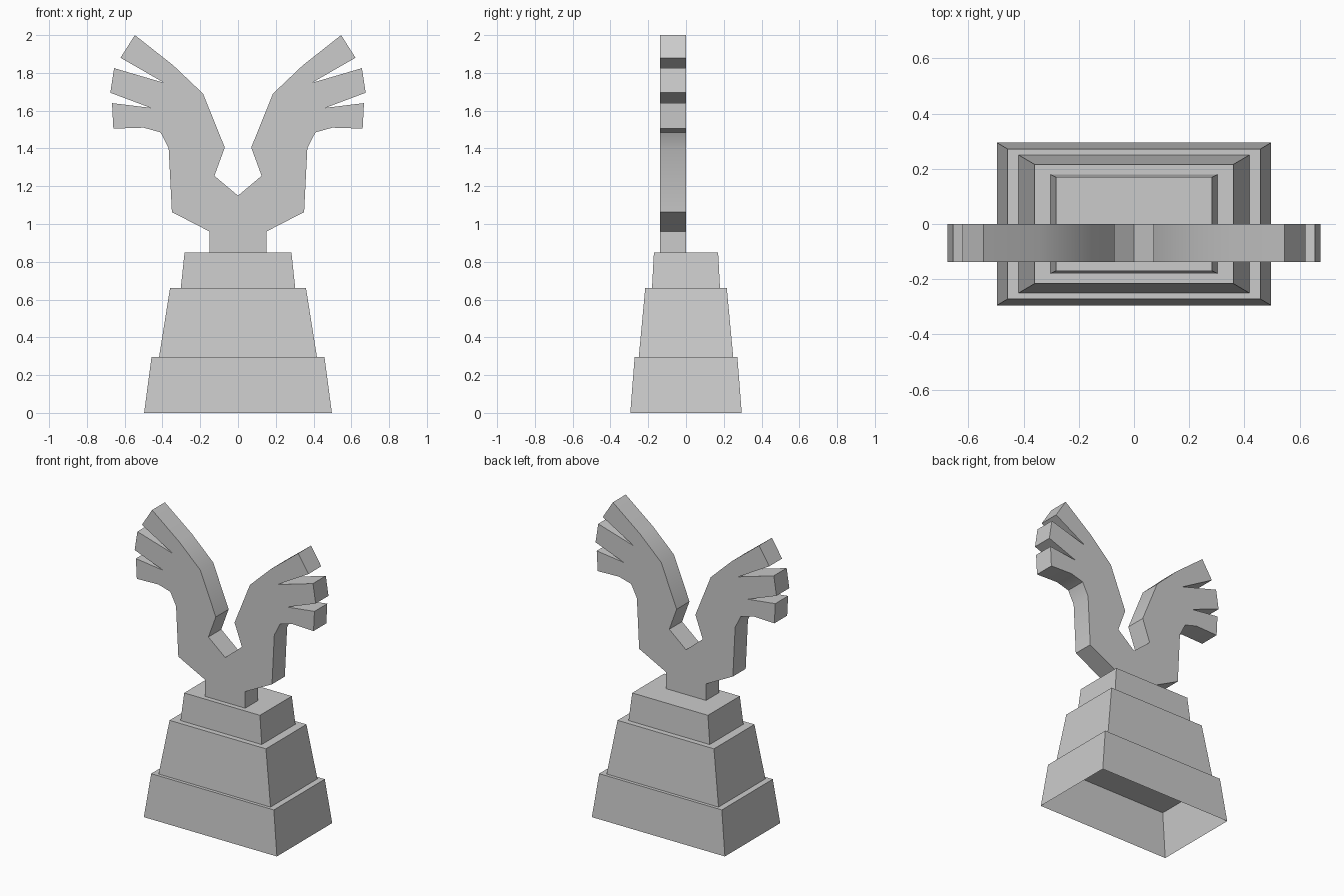
import bpy
import bmesh

cube = bpy.data.objects.get("Cube")
if cube:
    bpy.data.objects.remove(cube, do_unlink=True)

stone = bpy.data.materials.new("pale_grey_stone")
stone.use_nodes = True
GREY = (0.6, 0.6, 0.6, 1)
stone.diffuse_color = GREY
stone.node_tree.nodes["Principled BSDF"].inputs["Base Color"].default_value = GREY


def finish(name, bm, fix_normals=True):
    if fix_normals:
        bmesh.ops.recalc_face_normals(bm, faces=bm.faces)
    mesh = bpy.data.meshes.new(name)
    bm.to_mesh(mesh)
    bm.free()
    mesh.materials.append(stone)
    obj = bpy.data.objects.new(name, mesh)
    bpy.context.collection.objects.link(obj)
    return obj


def tier(name, z0, z1, bottom, top, open_bottom=False):
    """Tapered block from half sizes at the bottom and the top."""
    bm = bmesh.new()
    signs = [(-1, -1), (1, -1), (1, 1), (-1, 1)]
    low, high = [[bm.verts.new((sx * hx, sy * hy, z)) for sx, sy in signs]
                 for (hx, hy), z in ((bottom, z0), (top, z1))]
    for i in range(4):
        j = (i + 1) % 4
        bm.faces.new((low[i], low[j], high[j], high[i]))
    bm.faces.new(high)
    if not open_bottom:
        bm.faces.new(low[::-1])
    return finish(name, bm, False)


# Stepped plinth; the lowest block is hollow underneath
tier("plinth_lower", 0, 0.295, (0.497, 0.295), (0.458, 0.272), True)
tier("plinth_middle", 0.295, 0.66, (0.418, 0.25), (0.36, 0.216))
tier("plinth_upper", 0.66, 0.848, (0.303, 0.18), (0.283, 0.17))

# Half outline of the raised wings: neck notch, feathers, flank, foot
half = [(0, 1.15), (0.125, 1.255), (0.07, 1.405), (0.185, 1.69),
        (0.343, 1.84), (0.546, 2.0), (0.622, 1.88), (0.39, 1.747),
        (0.656, 1.825), (0.676, 1.695), (0.463, 1.615), (0.667, 1.64),
        (0.66, 1.505), (0.5, 1.51), (0.41, 1.485), (0.367, 1.4),
        (0.35, 1.063), (0.15, 0.96), (0.15, 0.848)]
outline = half + [(-x, z) for x, z in reversed(half[1:])]

bm = bmesh.new()
front = bm.faces.new([bm.verts.new((x, -0.137, z)) for x, z in outline])
grown = bmesh.ops.extrude_face_region(bm, geom=[front], use_keep_orig=True)
back = [v for v in grown["geom"] if isinstance(v, bmesh.types.BMVert)]
bmesh.ops.translate(bm, verts=back, vec=(0, 0.137, 0))
wings = finish("winged_figure", bm)

# Soften the gentle bends of the wing edges
bpy.ops.object.select_all(action="DESELECT")
wings.select_set(True)
bpy.context.view_layer.objects.active = wings
bpy.ops.object.shade_smooth_by_angle(angle=0.6)
